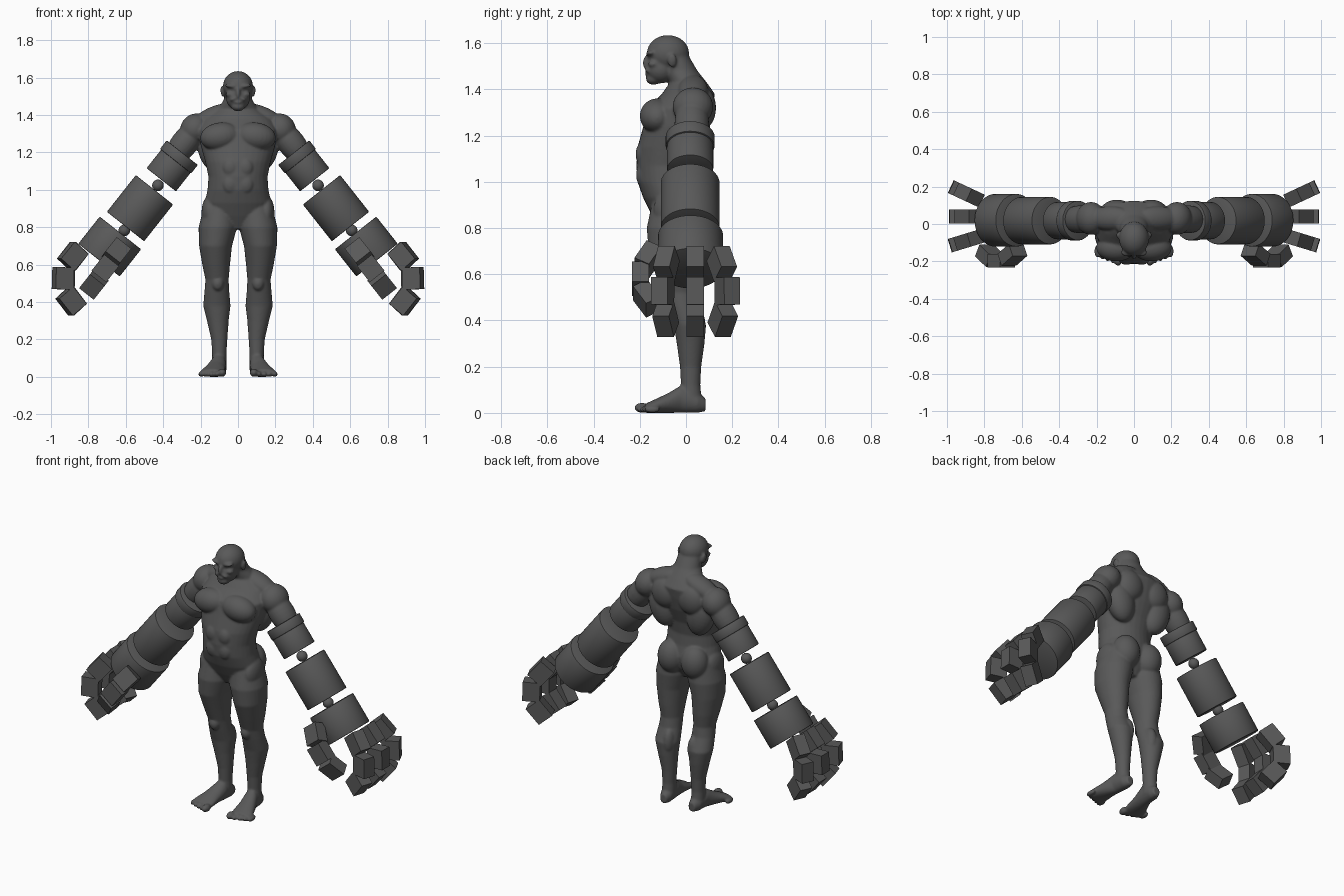
import bpy
import bmesh
import math
from mathutils import Matrix, Vector

cube = bpy.data.objects.get("Cube")
if cube:
    bpy.data.objects.remove(cube, do_unlink=True)

# One dark grey for everything
grey = bpy.data.materials.new("dark_grey")
grey.use_nodes = True
colour = (0.1, 0.1, 0.1, 1)
grey.diffuse_color = colour
shader = next(n for n in grey.node_tree.nodes if n.type == 'BSDF_PRINCIPLED')
shader.inputs["Base Color"].default_value = colour


def finish(bm, name):
    """Turn a bmesh into a named, coloured object."""
    bmesh.ops.recalc_face_normals(bm, faces=bm.faces)
    mesh = bpy.data.meshes.new(name)
    bm.to_mesh(mesh)
    bm.free()
    mesh.materials.append(grey)
    obj = bpy.data.objects.new(name, mesh)
    bpy.context.collection.objects.link(obj)
    return obj


def blob(bm, centre, radii, tilt_y=0, tilt_x=0):
    """Ellipsoid muscle or feature, tilted in degrees."""
    matrix = (Matrix.Translation(centre)
              @ Matrix.Rotation(math.radians(tilt_y), 4, 'Y')
              @ Matrix.Rotation(math.radians(tilt_x), 4, 'X')
              @ Matrix.Diagonal((*radii, 1)))
    bmesh.ops.create_uvsphere(bm, u_segments=24, v_segments=16, radius=1, matrix=matrix)


def loft(bm, sections, along_y=False, sides=32):
    """Skin elliptical rings: (position, centre x, other centre, radius x, other radius)."""
    rings = []
    for pos, cx, co, rx, ro in sections:
        ring = []
        for i in range(sides):
            a = math.tau * i / sides
            x, o = cx + rx * math.cos(a), co + ro * math.sin(a)
            ring.append(bm.verts.new((x, pos, o) if along_y else (x, o, pos)))
        rings.append(ring)
    for low, high in zip(rings, rings[1:]):
        for i in range(sides):
            j = (i + 1) % sides
            bm.faces.new((low[i], low[j], high[j], high[i]))
    bm.faces.new(rings[0])
    bm.faces.new(rings[-1])


# ---- Body: left half and centre, then mirrored and fused ----
body = bmesh.new()

# Torso and neck
loft(body, [(z, 0, cy, rx, ry) for z, cy, rx, ry in (
    (.79, -.05, .04, .06), (.86, -.05, .16, .1), (.93, -.06, .178, .125),
    (1, -.08, .163, .13), (1.07, -.085, .158, .13), (1.15, -.075, .175, .135),
    (1.24, -.045, .2, .14), (1.32, -.025, .21, .14), (1.38, .01, .18, .115),
    (1.43, .01, .11, .08), (1.48, -.02, .077, .07), (1.54, -.045, .068, .06))])

# Leg
loft(body, [
    (.92, .095, -.045, .085, .1), (.8, .108, -.05, .103, .12),
    (.7, .12, -.05, .088, .112), (.6, .117, -.035, .074, .09),
    (.52, .112, -.025, .062, .07), (.46, .113, -.012, .066, .066),
    (.38, .113, .017, .073, .07), (.3, .108, .02, .058, .06),
    (.2, .1, .02, .043, .046), (.12, .1, .02, .038, .042), (.04, .1, .02, .04, .05)])
blob(body, (.108, -.075, .5), (.032, .03, .04))
blob(body, (.085, .04, .38), (.035, .045, .08))

# Foot and toes
loft(body, [
    (.085, .097, .035, .022, .028), (.05, .1, .045, .038, .045),
    (-.02, .105, .06, .043, .06), (-.08, .12, .042, .053, .042),
    (-.14, .133, .028, .066, .028), (-.175, .137, .02, .066, .02)], along_y=True)
for i in range(5):
    size = .022 if i == 0 else .015
    blob(body, (.085 + .028 * i, -.19 + .011 * i, size), (size, .034, size))

# Trunk muscles: chest, belly, lats, shoulder blades, glutes, hips
blob(body, (.095, -.125, 1.285), (.108, .075, .075), 8)
blob(body, (.04, -.19, 1.12), (.042, .028, .05))
blob(body, (.04, -.19, 1.03), (.042, .026, .05))
blob(body, (.13, .035, 1.22), (.085, .07, .13), 14)
blob(body, (.09, .075, 1.32), (.085, .055, .09))
blob(body, (.08, .025, .91), (.082, .078, .1))
blob(body, (.15, -.06, .88), (.045, .08, .09))

# Trapezius, shoulder and upper arm
blob(body, (.125, .03, 1.395), (.13, .065, .052), 22)
blob(body, (.23, .03, 1.325), (.078, .088, .085), -30)
blob(body, (.285, .025, 1.25), (.073, .075, .14), -38)

# Head
blob(body, (0, -.078, 1.555), (.08, .092, .08))
blob(body, (0, -.11, 1.49), (.064, .066, .064))
blob(body, (0, -.14, 1.446), (.036, .034, .026))
blob(body, (.035, -.152, 1.555), (.036, .022, .012), -8)
blob(body, (0, -.168, 1.522), (.013, .019, .032), 0, -18)
blob(body, (.044, -.14, 1.51), (.022, .024, .016))
blob(body, (.02, -.166, 1.488), (.026, .013, .009), 22)
blob(body, (0, -.168, 1.468), (.02, .012, .007))
blob(body, (.083, -.06, 1.525), (.01, .02, .03), 8)

body_obj = finish(body, "body")
body_obj.modifiers.new("Mirror", 'MIRROR').use_mirror_merge = False
fuse = body_obj.modifiers.new("Fuse", 'REMESH')
fuse.mode = 'VOXEL'
fuse.voxel_size = .0065
fuse.use_smooth_shade = True
soften = body_obj.modifiers.new("Soften", 'SMOOTH')
soften.factor = .5
soften.iterations = 5
bpy.context.view_layer.objects.active = body_obj
for mod in list(body_obj.modifiers):
    bpy.ops.object.modifier_apply(modifier=mod.name)

# ---- Mechanical arms ----
AXIS = Vector((.62, 0, -.785)).normalized()
smooth_parts = []


def mirrored(vec, side):
    return Vector((vec[0] * side, vec[1], vec[2]))


def drum(name, centre, radius, length, side):
    """Cylinder along the arm with softened rims."""
    bm = bmesh.new()
    turn = mirrored(AXIS, side).to_track_quat('Z', 'Y').to_matrix().to_4x4()
    bmesh.ops.create_cone(bm, cap_ends=True, segments=48, radius1=radius, radius2=radius,
                          depth=length,
                          matrix=Matrix.Translation(mirrored(centre, side)) @ turn)
    rims = [e for e in bm.edges if e.calc_face_angle(0) > 1]
    bmesh.ops.bevel(bm, geom=rims, offset=.005, segments=2, profile=.5, affect='EDGES')
    smooth_parts.append(finish(bm, name))


def ball(name, centre, radius, side):
    bm = bmesh.new()
    bmesh.ops.create_uvsphere(bm, u_segments=24, v_segments=16, radius=radius,
                              matrix=Matrix.Translation(mirrored(centre, side)))
    smooth_parts.append(finish(bm, name))


def block(name, centre, along, across, size, side):
    """Box whose length runs along one vector and width across another."""
    d = mirrored(along, side).normalized()
    w = mirrored(across, side)
    w = (w - d * w.dot(d)).normalized()
    turn = Matrix((w, d.cross(w), d)).transposed().to_4x4()
    bm = bmesh.new()
    bmesh.ops.create_cube(bm, size=1, matrix=Matrix.Translation(mirrored(centre, side))
                          @ turn @ Matrix.Diagonal((*size, 1)))
    finish(bm, name)


# Finger joints in their own upright plane: offset and direction
finger_joints = (((0, 0, 0), (.65, 0, -.76)),
                 ((.055, 0, -.118), (.03, 0, -1)),
                 ((.01, 0, -.24), (-.64, 0, -.77)))
fingers = {"back": (.155, 25), "middle": (.04, 0), "front": (-.085, -17)}
thumb_joints = (((.65, -.165, .665), -.55), ((.71, -.197, .58), 0), ((.77, -.17, .495), .6))

for label, side in (("left", 1), ("right", -1)):
    drum(label + "_arm_band", (.316, .018, 1.176), .106, .058, side)
    drum(label + "_arm_collar", (.334, .018, 1.152), .09, .05, side)
    drum(label + "_upper_arm", (.37, .018, 1.105), .1, .13, side)
    ball(label + "_elbow", (.428, .018, 1.024), .031, side)
    drum(label + "_forearm", (.524, .018, .902), .127, .25, side)
    ball(label + "_wrist", (.608, .018, .783), .031, side)
    drum(label + "_palm", (.686, .02, .697), .141, .185, side)

    for finger, (y, angle) in fingers.items():
        spread = Matrix.Rotation(math.radians(angle), 3, 'Z')
        for i, (offset, along) in enumerate(finger_joints):
            centre = Vector((.883, y, .645)) + spread @ Vector(offset)
            block(f"{label}_{finger}_finger_{i + 1}", centre, spread @ Vector(along),
                  spread @ Vector((0, 1, 0)), (.075, .1, .118), side)

    for i, (centre, lean) in enumerate(thumb_joints):
        block(f"{label}_thumb_{i + 1}", centre, AXIS + Vector((0, lean, 0)),
              (.785, 0, .62), (.1, .072, .11), side)

# Round parts shade smooth, rims stay crisp
bpy.ops.object.select_all(action='DESELECT')
for part in smooth_parts:
    part.select_set(True)
bpy.context.view_layer.objects.active = smooth_parts[0]
bpy.ops.object.shade_smooth_by_angle(angle=math.radians(35))
